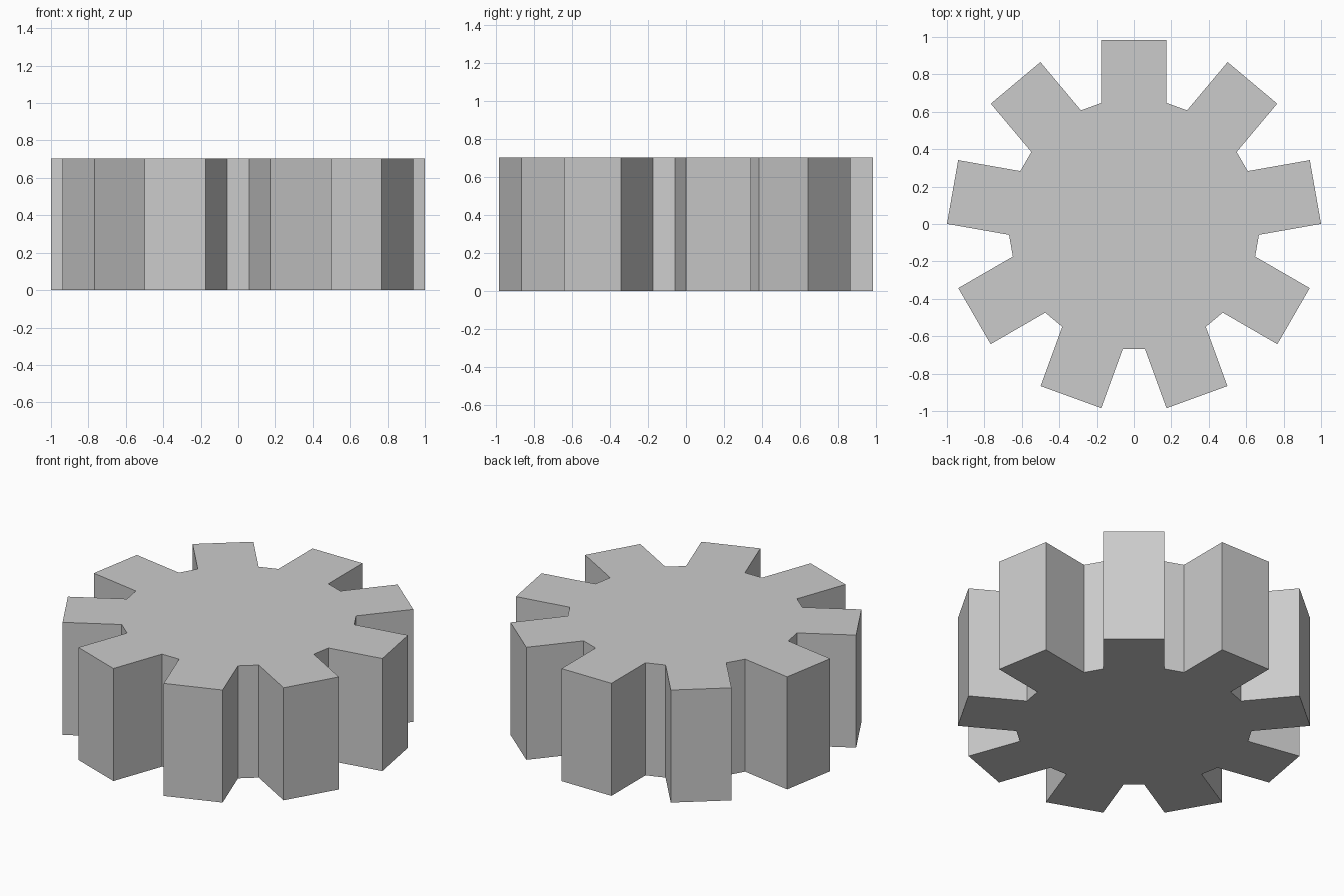
import bpy, bmesh
from math import pi, sin, cos

if "Cube" in bpy.data.objects:
    bpy.data.objects.remove(bpy.data.objects["Cube"])

TEETH = 9
TIP, ROOT, HALF_W = 0.985, 0.648, 0.173
HEIGHT = 0.705

# One tooth pointing along +y, listed counter-clockwise
tooth = [(HALF_W, ROOT), (HALF_W, TIP), (-HALF_W, TIP), (-HALF_W, ROOT)]

# Gear outline: the tooth repeated around the centre
bm = bmesh.new()
outline = []
for i in range(TEETH):
    a = 2 * pi * i / TEETH
    for x, y in tooth:
        outline.append(bm.verts.new((x * cos(a) - y * sin(a),
                                     x * sin(a) + y * cos(a), 0)))
base = bm.faces.new(outline)

# Extrude the outline to full thickness
ext = bmesh.ops.extrude_face_region(bm, geom=[base], use_keep_orig=True)
top = [v for v in ext["geom"] if isinstance(v, bmesh.types.BMVert)]
bmesh.ops.translate(bm, verts=top, vec=(0, 0, HEIGHT))
bmesh.ops.recalc_face_normals(bm, faces=bm.faces)

mesh = bpy.data.meshes.new("gear")
bm.to_mesh(mesh)
bm.free()
bpy.context.collection.objects.link(bpy.data.objects.new("gear", mesh))
